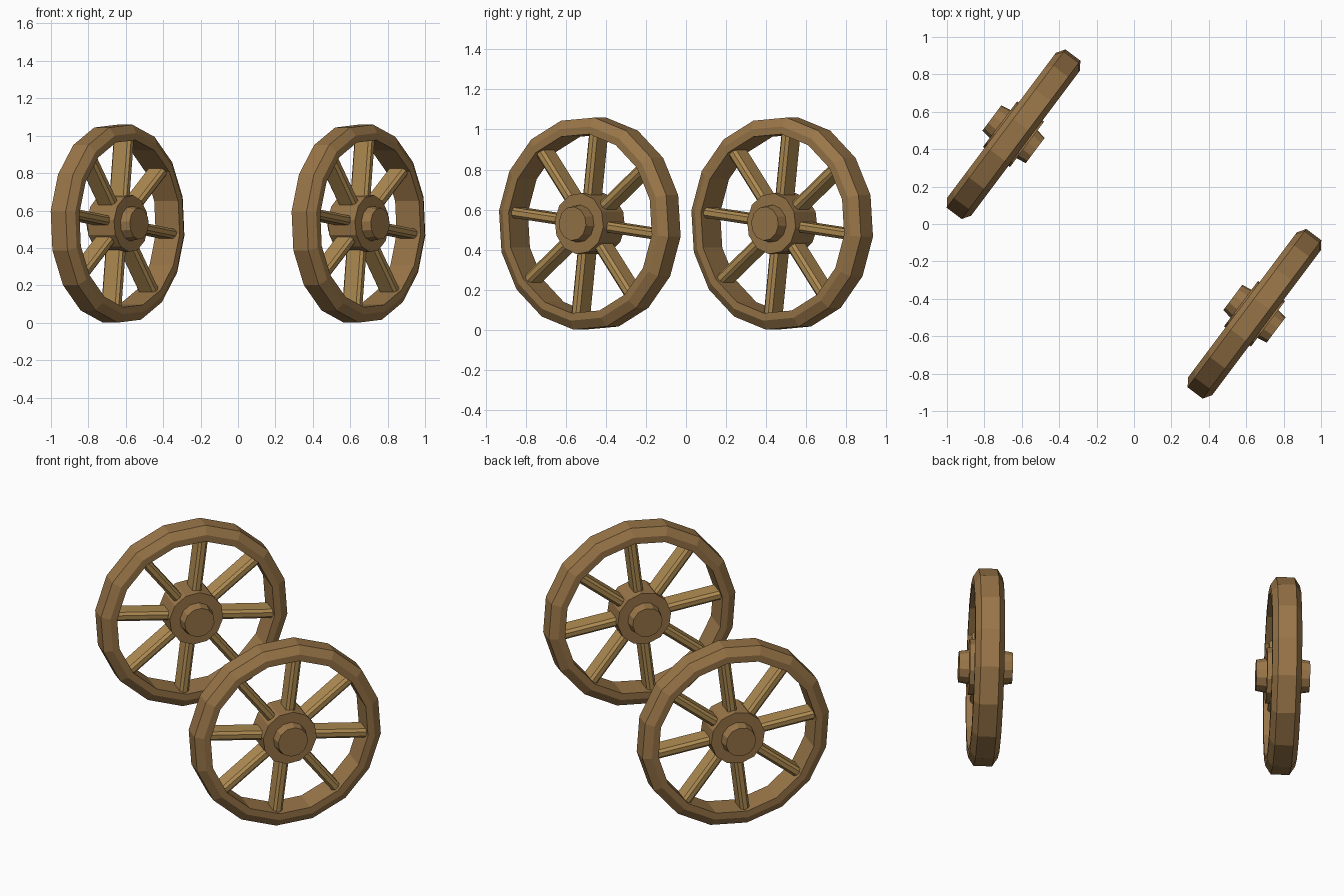
import bpy, bmesh
from math import sin, cos, pi, radians
from mathutils import Matrix, Vector

if "Cube" in bpy.data.objects:
    bpy.data.objects.remove(bpy.data.objects["Cube"])

TURN = radians(-7)   # roll of the wheel about its axle


def material(name, rgb):
    m = bpy.data.materials.new(name)
    m.diffuse_color = (*rgb, 1)
    m.use_nodes = True
    m.node_tree.nodes["Principled BSDF"].inputs["Base Color"].default_value = m.diffuse_color
    return m


DARK = material("dark_wood", (0.32, 0.18, 0.065))
LIGHT = material("light_wood", (0.43, 0.26, 0.085))


def finish(bm, name, mat, frame):
    bmesh.ops.recalc_face_normals(bm, faces=bm.faces)
    mesh = bpy.data.meshes.new(name)
    bm.to_mesh(mesh)
    bm.free()
    mesh.materials.append(mat)
    ob = bpy.data.objects.new(name, mesh)
    ob.matrix_world = frame
    bpy.context.collection.objects.link(ob)


def lathe(name, profile, sides, mat, frame, ring=False):
    """Turn a (radius, height) profile about local z; ring closes the profile, otherwise cap it."""
    bm = bmesh.new()
    loops = []
    for r, h in profile:
        angles = [TURN + 2 * pi * i / sides for i in range(sides)]
        loops.append([bm.verts.new((r * cos(a), r * sin(a), h)) for a in angles])
    pairs = list(zip(loops, loops[1:]))
    if ring:
        pairs.append((loops[-1], loops[0]))
    else:
        bm.faces.new(loops[0])
        bm.faces.new(loops[-1])
    for a, b in pairs:
        for i in range(sides):
            j = (i + 1) % sides
            bm.faces.new((a[i], a[j], b[j], b[i]))
    finish(bm, name, mat, frame)


def spokes(name, frame):
    """Eight chamfered bars, wide along the axle."""
    bm = bmesh.new()
    t, w, c = 0.026, 0.058, 0.014
    section = [(t, w - c), (t - c, w), (c - t, w), (-t, w - c),
               (-t, c - w), (c - t, -w), (t - c, -w), (t, c - w)]
    for k in range(8):
        rot = Matrix.Rotation(TURN + k * pi / 4, 3, 'Z')
        a, b = [[bm.verts.new(rot @ Vector((r, y, z))) for y, z in section]
                for r in (0.11, 0.46)]
        bm.faces.new(a)
        bm.faces.new(b)
        for i in range(8):
            j = (i + 1) % 8
            bm.faces.new((a[i], a[j], b[j], b[i]))
    finish(bm, name, LIGHT, frame)


for label, x, y in (("back_left", -0.644, 0.48), ("front_right", 0.644, -0.48)):
    # local x runs along the wheel, local y is up, local z is the axle
    frame = Matrix(((0.6, 0, 0.8, x), (0.8, 0, -0.6, y), (0, 1, 0, 0.53), (0, 0, 0, 1)))
    # rim with chamfered outer edges
    lathe(label + "_rim", [(0.45, -0.08), (0.488, -0.08), (0.533, -0.05),
                           (0.533, 0.05), (0.488, 0.08), (0.45, 0.08)],
          16, DARK, frame, ring=True)
    # hub barrel
    lathe(label + "_hub", [(0.153, -0.09), (0.153, 0.09)], 12, DARK, frame)
    # axle stubs, slightly tapered
    lathe(label + "_axle", [(0.085, -0.145), (0.094, -0.09), (0.094, 0.09), (0.085, 0.145)],
          12, DARK, frame)
    spokes(label + "_spokes", frame)
